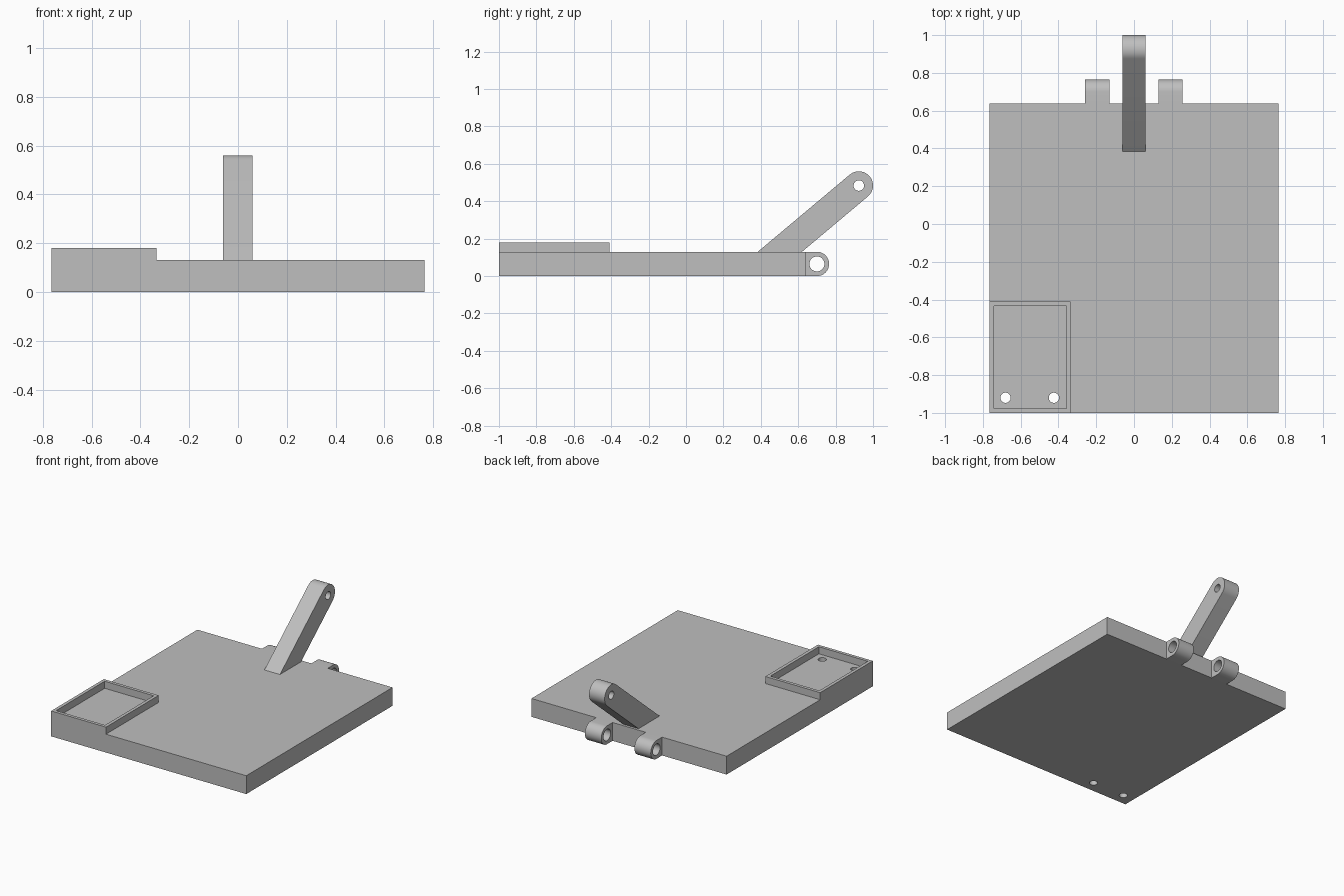
import bpy
from math import cos, sin, tan, pi, radians
from mathutils import Matrix

if "Cube" in bpy.data.objects:
    bpy.data.objects.remove(bpy.data.objects["Cube"], do_unlink=True)

grey = bpy.data.materials.new("plain grey")
grey.use_nodes = True
COLOUR = (0.52, 0.52, 0.52, 1)
grey.diffuse_color = COLOUR
grey.node_tree.nodes["Principled BSDF"].inputs["Base Color"].default_value = COLOUR

BASE_TOP = 0.13
BACK = 0.638
HALF_W = 0.765


def box(name, lo, hi):
    size = [b - a for a, b in zip(lo, hi)]
    centre = [(a + b) / 2 for a, b in zip(lo, hi)]
    bpy.ops.mesh.primitive_cube_add(size=1)
    ob = bpy.context.object
    ob.name = name
    ob.data.transform(Matrix.Translation(centre) @ Matrix.Diagonal((*size, 1)))
    ob.data.materials.append(grey)
    return ob


def rod(centre, radius, depth, along_x=False):
    turn = (0, pi / 2, 0) if along_x else (0, 0, 0)
    bpy.ops.mesh.primitive_cylinder_add(vertices=48, radius=radius, depth=depth,
                                        location=centre, rotation=turn)
    bpy.context.object.data.materials.append(grey)
    return bpy.context.object


def cut(ob, cutter):
    """Subtract the cutter from the part and discard the cutter."""
    mod = ob.modifiers.new("cut", 'BOOLEAN')
    mod.operation, mod.solver, mod.object = 'DIFFERENCE', 'EXACT', cutter
    bpy.context.view_layer.objects.active = ob
    bpy.ops.object.modifier_apply(modifier=mod.name)
    bpy.data.objects.remove(cutter, do_unlink=True)


def side_extrusion(name, outline, x0, x1):
    """Extrude a (y, z) outline along x."""
    n = len(outline)
    verts = [(x, y, z) for x in (x0, x1) for y, z in outline]
    faces = [tuple(reversed(range(n))), tuple(range(n, 2 * n))]
    faces += [(i, (i + 1) % n, n + (i + 1) % n, n + i) for i in range(n)]
    mesh = bpy.data.meshes.new(name)
    mesh.from_pydata(verts, [], faces)
    mesh.materials.append(grey)
    ob = bpy.data.objects.new(name, mesh)
    bpy.context.collection.objects.link(ob)
    return ob


def round_end(y, z, radius, tilt, steps=24):
    """Half circle whose middle points along the tilt angle."""
    angles = [tilt - pi / 2 + pi * i / steps for i in range(steps + 1)]
    return [(y + radius * cos(a), z + radius * sin(a)) for a in angles]


def smooth(ob):
    bpy.ops.object.select_all(action='DESELECT')
    ob.select_set(True)
    bpy.context.view_layer.objects.active = ob
    bpy.ops.object.shade_smooth_by_angle(angle=radians(30))


# Base plate and the raised tray on its front right corner
plate = box("base_plate", (-HALF_W, -1, 0), (HALF_W, BACK, BASE_TOP))
tray = box("corner_tray_rim", (-HALF_W, -1, BASE_TOP), (-0.335, -0.41, 0.18))
RIM = 0.023
cut(tray, box("tray_pocket", (-HALF_W + RIM, -1 + RIM, 0.1),
              (-0.335 - RIM, -0.41 - RIM, 0.25)))

# Two drilled holes in the tray floor
for x in (-0.68, -0.424):
    cut(plate, rod((x, -0.92, BASE_TOP / 2), 0.027, 0.4))
smooth(plate)

# Pair of hinge lugs on the back edge
R = BASE_TOP / 2
for name, x in (("right_hinge_lug", -0.195), ("left_hinge_lug", 0.193)):
    outline = [(BACK, 0)] + round_end(0.7, R, R, 0) + [(BACK, BASE_TOP)]
    lug = side_extrusion(name, outline, x - 0.064, x + 0.064)
    cut(lug, rod((x, 0.7, R), 0.04, 0.3, True))
    smooth(lug)

# Slanted arm rising from the plate, with a rounded, drilled tip
TILT = radians(40)
TIP_Y, TIP_Z, ARM_R = 0.924, 0.484, 0.076
foot = TIP_Y - (TIP_Z - BASE_TOP) / tan(TILT)
reach = ARM_R / sin(TILT)
outline = [(foot + reach, BASE_TOP)] + round_end(TIP_Y, TIP_Z, ARM_R, TILT) \
    + [(foot - reach, BASE_TOP)]
arm = side_extrusion("slanted_arm", outline, -0.062, 0.06)
cut(arm, rod((0, TIP_Y, TIP_Z), 0.028, 0.3, True))
smooth(arm)
